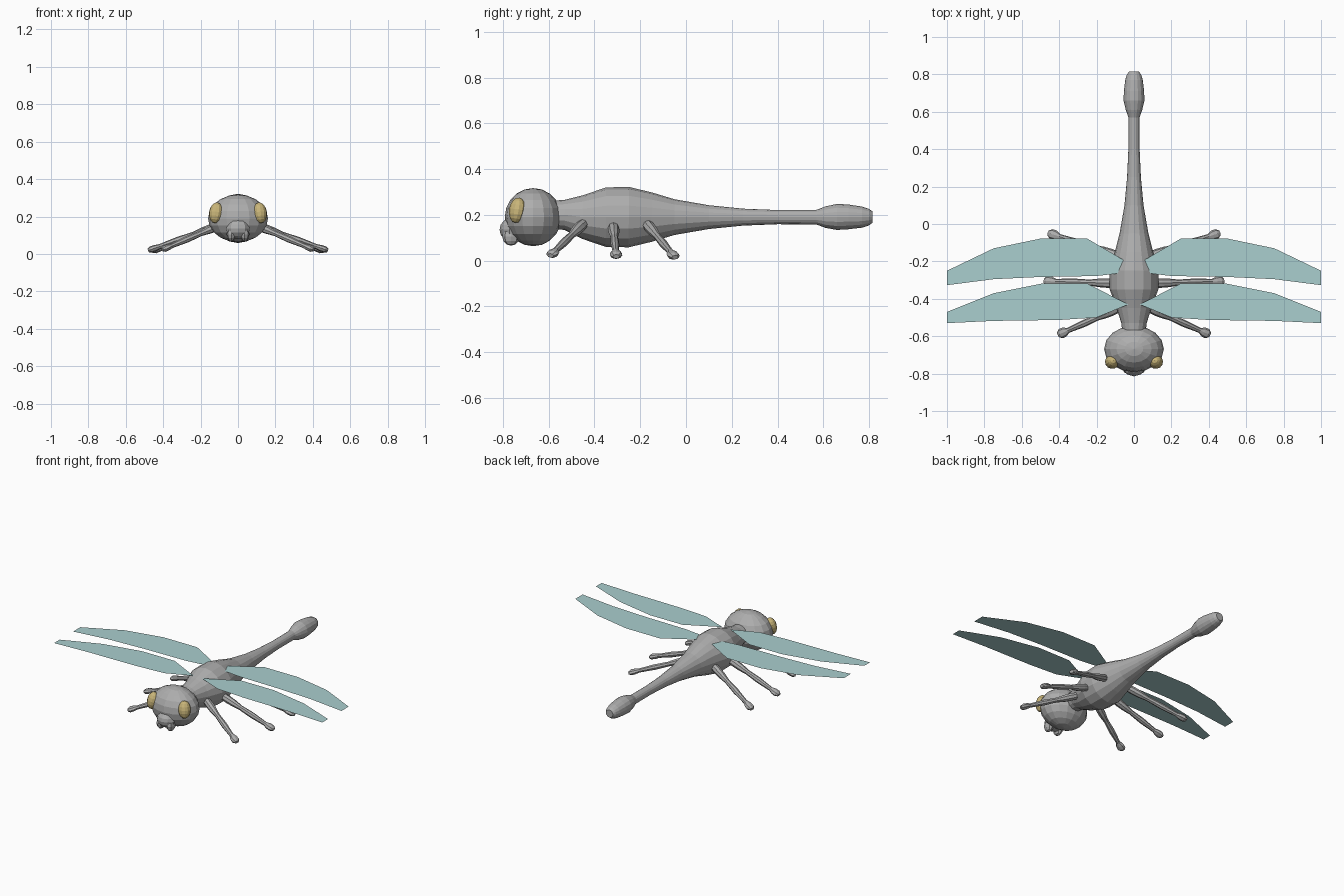
import bpy, bmesh, math
from mathutils import Vector, Matrix

if "Cube" in bpy.data.objects:
    bpy.data.objects.remove(bpy.data.objects["Cube"])


def material(name, colour):
    m = bpy.data.materials.new(name)
    m.diffuse_color = (*colour, 1)
    m.use_nodes = True
    m.node_tree.nodes["Principled BSDF"].inputs["Base Color"].default_value = m.diffuse_color
    return m


GREY = material("body grey", (0.42, 0.42, 0.42))
TEAL = material("wing teal", (0.40, 0.62, 0.62))
TAN = material("eye tan", (0.58, 0.46, 0.19))


def add_object(name, bm, mat):
    me = bpy.data.meshes.new(name)
    bm.to_mesh(me)
    bm.free()
    me.materials.append(mat)
    ob = bpy.data.objects.new(name, me)
    bpy.context.collection.objects.link(ob)
    return ob


def tube(name, stations, sides, mat):
    """Closed loft through (point, half width, half height) stations."""
    bm = bmesh.new()
    axis = (stations[-1][0] - stations[0][0]).normalized()
    side = axis.cross(Vector((0, 0, 1))).normalized()
    up = side.cross(axis)
    rings = []
    for p, rw, rh in stations:
        angles = [2 * math.pi * i / sides for i in range(sides)]
        rings.append([bm.verts.new(p + side * rw * math.cos(a) + up * rh * math.sin(a))
                      for a in angles])
    for a, b in zip(rings, rings[1:]):
        for i in range(sides):
            j = (i + 1) % sides
            bm.faces.new((a[i], a[j], b[j], b[i]))
    bm.faces.new(rings[0])
    bm.faces.new(rings[-1])
    bmesh.ops.recalc_face_normals(bm, faces=bm.faces)
    return add_object(name, bm, mat)


def ball(name, centre, radii, mat, turn=Matrix(), u=12, v=8):
    bm = bmesh.new()
    m = Matrix.Translation(centre) @ turn @ Matrix.Diagonal((*radii, 1))
    bmesh.ops.create_uvsphere(bm, u_segments=u, v_segments=v, radius=1, matrix=m)
    return add_object(name, bm, mat)


# Body and tail: y, centre height, half width, half height
body = [(-0.60, 0.20, 0.060, 0.060), (-0.53, 0.20, 0.068, 0.066),
        (-0.45, 0.19, 0.093, 0.096), (-0.35, 0.19, 0.130, 0.130),
        (-0.25, 0.19, 0.130, 0.132), (-0.15, 0.19, 0.102, 0.108),
        (-0.05, 0.19, 0.077, 0.078), (0.10, 0.19, 0.051, 0.052),
        (0.25, 0.19, 0.037, 0.037), (0.40, 0.19, 0.030, 0.031),
        (0.57, 0.19, 0.030, 0.032), (0.61, 0.19, 0.044, 0.047),
        (0.66, 0.191, 0.056, 0.057), (0.71, 0.191, 0.054, 0.054),
        (0.77, 0.19, 0.047, 0.046), (0.80, 0.19, 0.038, 0.036),
        (0.815, 0.19, 0.026, 0.025)]
tube("body", [(Vector((0, y, z)), w, h) for y, z, w, h in body], 16, GREY)

# Head and jaws
ball("head", (0, -0.668, 0.19), (0.16, 0.124, 0.127), GREY, u=16, v=10)
ball("muzzle", (0, -0.753, 0.135), (0.066, 0.062, 0.055), GREY, u=10, v=8)
for s, label in ((1, "right"), (-1, "left")):
    ball(label + "_jaw", (s * 0.036, -0.765, 0.105), (0.025, 0.038, 0.04), GREY, u=8, v=6)

    # Eyes
    ball(label + "_eye", (s * 0.118, -0.738, 0.22), (0.038, 0.035, 0.056), TAN,
         Matrix.Rotation(math.radians(38 * s), 4, 'Z') @
         Matrix.Rotation(math.radians(-12), 4, 'X'))

    # Legs: base and toe points, thin shin ending in a rounded foot
    legs = {"front": ((0.07, -0.445, 0.165), (0.405, -0.592, 0.022)),
            "middle": ((0.09, -0.318, 0.155), (0.48, -0.305, 0.018)),
            "rear": ((0.07, -0.175, 0.165), (0.458, -0.048, 0.014))}
    profile = [(0, 0.022), (0.14, 0.025), (0.25, 0.023), (0.38, 0.016), (0.60, 0.019),
               (0.78, 0.015), (0.84, 0.014), (0.90, 0.026), (0.96, 0.027), (1, 0.015)]
    for pos, (a, b) in legs.items():
        a, b = (Vector((s * p[0], p[1], p[2])) for p in (a, b))
        tube(label + "_" + pos + "_leg",
             [(a.lerp(b, t), r, r * (0.65 if t > 0.85 else 0.95)) for t, r in profile],
             8, GREY)

    # Wings: flat sheets, leading edge then trailing edge
    wings = {"fore": [(0.03, -0.43), (0.20, -0.50), (0.40, -0.513), (0.75, -0.518),
                      (1, -0.53), (1, -0.47), (0.75, -0.37), (0.49, -0.318),
                      (0.25, -0.318), (0.09, -0.40)],
             "hind": [(0.04, -0.20), (0.09, -0.265), (0.20, -0.278), (0.50, -0.283),
                      (0.75, -0.295), (1, -0.327), (1, -0.25), (0.75, -0.13),
                      (0.50, -0.078), (0.25, -0.078), (0.06, -0.19)]}
    for pos, outline in wings.items():
        bm = bmesh.new()
        face = bm.faces.new([bm.verts.new((s * x, y, 0.29)) for x, y in outline])
        face.normal_update()
        if face.normal.z < 0:
            face.normal_flip()
        add_object(label + "_" + pos + "_wing", bm, TEAL)
